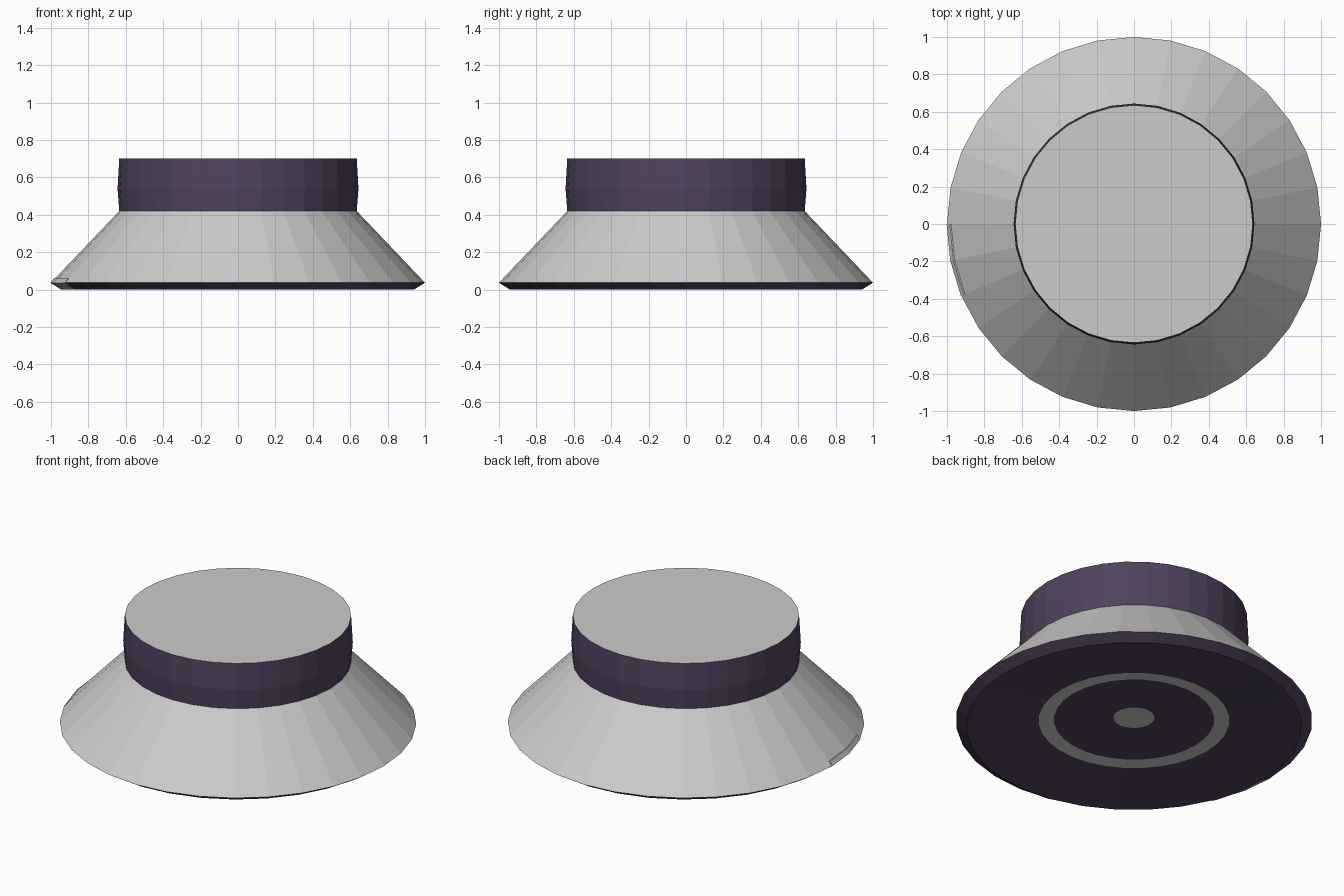
import bpy
import bmesh
from math import cos, sin, tau

if "Cube" in bpy.data.objects:
    bpy.data.objects.remove(bpy.data.objects["Cube"])

SIDES = 32

dark = bpy.data.materials.new("dark_purple")
dark.diffuse_color = (0.08, 0.055, 0.11, 1)
dark.use_nodes = True
dark.node_tree.nodes["Principled BSDF"].inputs["Base Color"].default_value = dark.diffuse_color


def lathe(name, profile, mat=None, first=0, steps=SIDES, closed=False):
    """Revolve (radius, z) points around z; a partial sweep gets end caps."""
    bm = bmesh.new()
    full = steps == SIDES
    rings = []
    for r, z in profile:
        if r == 0:
            rings.append([bm.verts.new((0, 0, z))] * (steps + 1))
            continue
        ring = []
        for i in range(steps if full else steps + 1):
            a = tau * (first + i) / SIDES
            ring.append(bm.verts.new((r * cos(a), r * sin(a), z)))
        rings.append(ring + ring[:1] if full else ring)
    pairs = list(zip(rings, rings[1:]))
    if closed:
        pairs.append((rings[-1], rings[0]))
    for lo, hi in pairs:
        for i in range(steps):
            corners = dict.fromkeys((lo[i], lo[i + 1], hi[i + 1], hi[i]))
            bm.faces.new(list(corners))
    if closed and not full:
        bm.faces.new([ring[0] for ring in rings])
        bm.faces.new([ring[-1] for ring in reversed(rings)])
        bmesh.ops.recalc_face_normals(bm, faces=bm.faces)
    mesh = bpy.data.meshes.new(name)
    bm.to_mesh(mesh)
    bm.free()
    obj = bpy.data.objects.new(name, mesh)
    bpy.context.collection.objects.link(obj)
    if mat:
        mesh.materials.append(mat)
    return obj


# Underside: shallow dish with a grey ring and a grey centre dot
lathe("base_centre_dot", [(0, 0.056), (0.115, 0.055)])
lathe("base_inner_dish", [(0.115, 0.055), (0.45, 0.043)], dark)
lathe("base_grey_ring", [(0.45, 0.043), (0.535, 0.037)])
lathe("base_rim", [(0.535, 0.037), (0.94, 0), (1.0, 0.037)], dark)

# Sloped body, grip band and flat top
lathe("sloped_body", [(1.0, 0.037), (0.635, 0.42)])
lathe("grip_band", [(0.635, 0.42), (0.644, 0.54), (0.635, 0.70)], dark)
lathe("top_disc", [(0.635, 0.70), (0, 0.70)])

# Small tab clipped over the rim on the left side
lathe("rim_tab", [(0.945, 0.0), (1.002, 0.036), (0.985, 0.06),
                  (0.97, 0.06), (0.99, 0.037), (0.935, 0.003)],
      first=16, steps=2, closed=True)
